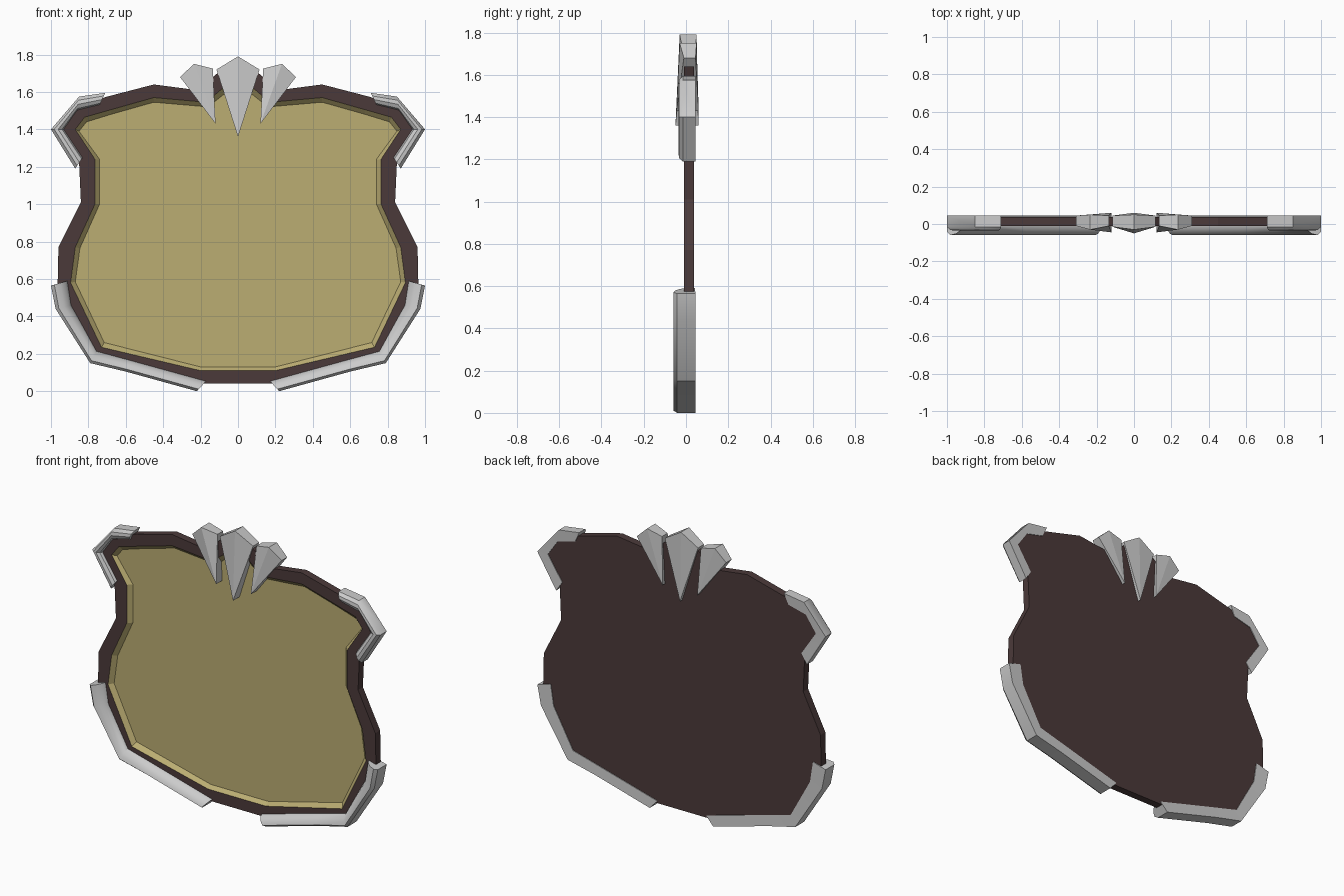
import bpy, bmesh, math

if "Cube" in bpy.data.objects:
    bpy.data.objects.remove(bpy.data.objects["Cube"])


def material(name, rgb):
    m = bpy.data.materials.new(name)
    m.diffuse_color = (*rgb, 1)
    m.use_nodes = True
    m.node_tree.nodes["Principled BSDF"].inputs["Base Color"].default_value = m.diffuse_color
    return m


def loft(name, rings, mat=None, cap_start=True, cap_end=True, closed=True, mirror=False, smooth=None):
    """Join equal-length rings of points with quads, optionally capping the ends."""
    bm = bmesh.new()
    vs = [[bm.verts.new(p) for p in r] for r in rings]
    n = len(rings[0])
    for a, b in zip(vs, vs[1:]):
        for i in range(n if closed else n - 1):
            j = (i + 1) % n
            bm.faces.new((a[i], a[j], b[j], b[i]))
    if cap_start:
        bm.faces.new(vs[0][::-1])
    if cap_end:
        bm.faces.new(vs[-1])
    bmesh.ops.recalc_face_normals(bm, faces=bm.faces)
    me = bpy.data.meshes.new(name)
    bm.to_mesh(me)
    bm.free()
    ob = bpy.data.objects.new(name, me)
    bpy.context.collection.objects.link(ob)
    if mat:
        me.materials.append(mat)
    if smooth:
        bpy.ops.object.select_all(action='DESELECT')
        ob.select_set(True)
        bpy.context.view_layer.objects.active = ob
        bpy.ops.object.shade_smooth_by_angle(angle=math.radians(smooth))
    if mirror:
        mod = ob.modifiers.new("mirror", 'MIRROR')
        mod.use_mirror_merge = False
    return ob


def outline(half, y):
    """Right half outline (bottom to top, last point on x = 0) made whole."""
    pts = half + [(-x, z) for x, z in half[-2::-1]]
    return [(x, y, z) for x, z in pts]


brown = material("dark_wood", (0.07, 0.042, 0.042))
gold = material("parchment", (0.5, 0.42, 0.17))

# Outlines: board edge, opening, and flat panel
edge = [(0.20, 0.04), (0.76, 0.17), (0.965, 0.54), (0.96, 0.77), (0.84, 1.01), (0.85, 1.23),
        (0.96, 1.41), (0.87, 1.52), (0.70, 1.575), (0.45, 1.64), (0.22, 1.61), (0.11, 1.70), (0, 1.74)]
opening = [(0.20, 0.11), (0.73, 0.235), (0.895, 0.58), (0.87, 0.77), (0.765, 1.0), (0.765, 1.24),
           (0.87, 1.40), (0.82, 1.465), (0.68, 1.505), (0.45, 1.57), (0.17, 1.545), (0.07, 1.63), (0, 1.66)]
panel = [(0.20, 0.13), (0.715, 0.26), (0.87, 0.585), (0.845, 0.765), (0.74, 1.0), (0.74, 1.24),
         (0.85, 1.39), (0.81, 1.44), (0.68, 1.48), (0.45, 1.545), (0.16, 1.52), (0.06, 1.60), (0, 1.63)]

# Wooden board with raised rim, and recessed panel
loft("board_frame", [outline(edge, 0.038), outline(edge, -0.01), outline(opening, -0.01)],
     brown, cap_end=False)
loft("inner_panel", [outline(opening, -0.01), outline(panel, 0.015)], gold, cap_start=False)


def corner_guard(name, outer, inner, section):
    """Sweep a section (t from outer to inner edge, y) along paired edges."""
    rings = [[(ox + (ix - ox) * t, y, oz + (iz - oz) * t) for t, y in section]
             for (ox, oz), (ix, iz) in zip(outer, inner)]
    return loft(name, rings, mirror=True, smooth=35)


# Metal corner guards
corner_guard("lower_corner_guard",
             [(0.22, 0.0), (0.60, 0.105), (0.79, 0.15), (0.975, 0.44), (1.0, 0.565)],
             [(0.17, 0.055), (0.57, 0.165), (0.755, 0.215), (0.89, 0.46), (0.91, 0.59)],
             [(0, 0.045), (0, -0.042), (0.2, -0.06), (0.55, -0.052), (0.85, -0.03), (1, -0.005), (1, 0.042)])
corner_guard("upper_corner_guard",
             [(0.87, 1.19), (1.0, 1.40), (0.85, 1.575), (0.71, 1.595)],
             [(0.83, 1.25), (0.93, 1.40), (0.86, 1.50), (0.74, 1.53)],
             [(0, 0.045), (0, -0.015), (0.25, -0.032), (0.55, -0.035), (0.85, -0.025), (1, -0.005), (1, 0.042)])


def claw(name, pts, mirror=False):
    """Wedge from a side, top, side, tip outline; ridges run from top to tip."""
    bm = bmesh.new()
    front = [bm.verts.new((x, f, z)) for x, z, f, b in pts]
    back = [bm.verts.new((x, b, z)) for x, z, f, b in pts]
    for r in (front, back):
        bm.faces.new((r[0], r[1], r[3]))
        bm.faces.new((r[1], r[2], r[3]))
    for i in range(4):
        j = (i + 1) % 4
        bm.faces.new((front[i], front[j], back[j], back[i]))
    bmesh.ops.recalc_face_normals(bm, faces=bm.faces)
    me = bpy.data.meshes.new(name)
    bm.to_mesh(me)
    bm.free()
    ob = bpy.data.objects.new(name, me)
    bpy.context.collection.objects.link(ob)
    if mirror:
        ob.modifiers.new("mirror", 'MIRROR').use_mirror_merge = False


# Crest of three claws: x, z, front y, back y
claw("centre_claw", [(-0.115, 1.72, -0.015, 0.045), (0, 1.79, -0.03, 0.05),
                     (0.115, 1.72, -0.015, 0.045), (0, 1.36, -0.05, 0.06)])
claw("side_claw", [(0.135, 1.725, -0.01, 0.045), (0.235, 1.75, -0.03, 0.05),
                   (0.31, 1.68, -0.01, 0.045), (0.12, 1.43, -0.045, 0.06)], mirror=True)
